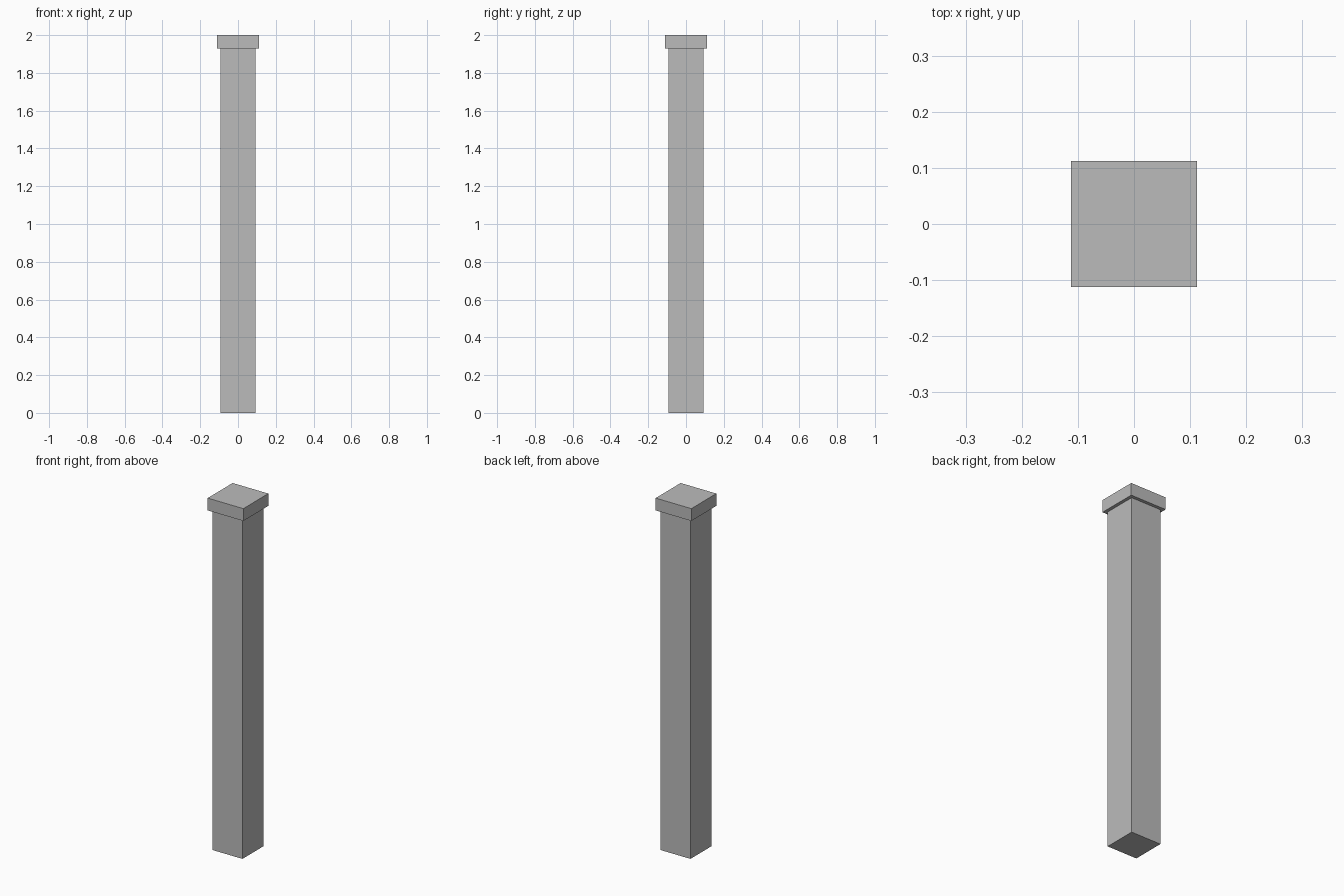
import bpy

if "Cube" in bpy.data.objects:
    bpy.data.objects.remove(bpy.data.objects["Cube"])

# Dark grey shared by both parts
grey = bpy.data.materials.new("dark_grey")
grey.diffuse_color = (0.5, 0.5, 0.5, 1.0)
grey.use_nodes = True
grey.node_tree.nodes["Principled BSDF"].inputs["Base Color"].default_value = grey.diffuse_color


def box(name, width, z0, z1):
    """Square block centred on the origin, spanning z0 to z1."""
    bpy.ops.mesh.primitive_cube_add(size=1, location=(0, 0, (z0 + z1) / 2))
    obj = bpy.context.object
    obj.name = name
    obj.scale = (width, width, z1 - z0)
    bpy.ops.object.transform_apply(location=False, rotation=False, scale=True)
    obj.data.materials.append(grey)
    return obj


# Tall square shaft
box("post_shaft", 0.187, 0.0, 1.93)

# Slightly wider flat cap
box("post_cap", 0.224, 1.93, 2.0)
